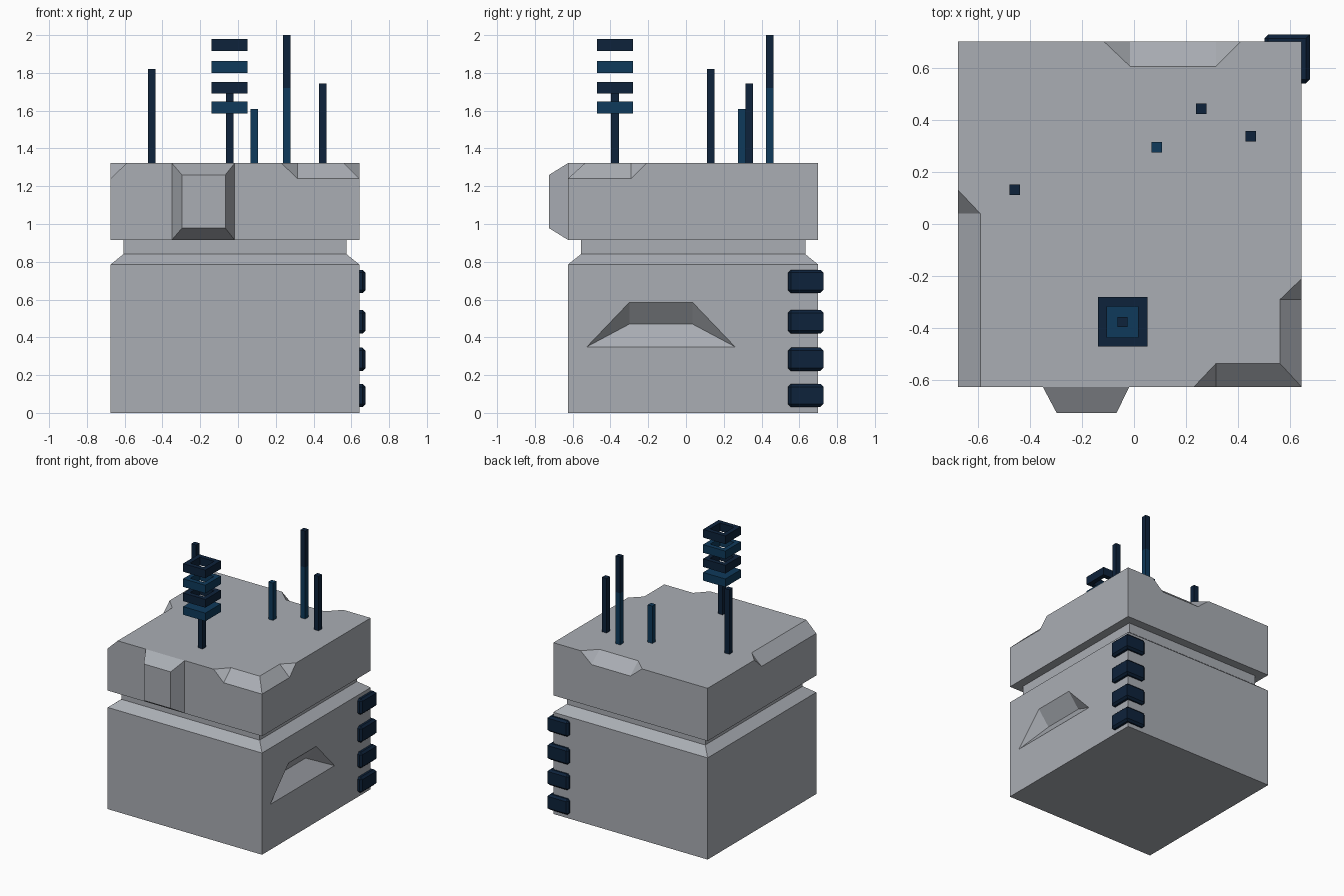
import bpy, bmesh
from mathutils import Vector

if "Cube" in bpy.data.objects:
    bpy.data.objects.remove(bpy.data.objects["Cube"])


def material(name, rgb):
    m = bpy.data.materials.new(name)
    m.diffuse_color = (*rgb, 1)
    m.use_nodes = True
    m.node_tree.nodes["Principled BSDF"].inputs["Base Color"].default_value = m.diffuse_color
    return m


STONE = material("stone grey", (0.40, 0.42, 0.455))
NAVY = material("dark navy", (0.004, 0.016, 0.043))
BLUE = material("deep blue", (0.0045, 0.042, 0.105))


def finish(name, bm, *mats):
    bmesh.ops.recalc_face_normals(bm, faces=bm.faces[:])
    me = bpy.data.meshes.new(name)
    bm.to_mesh(me)
    bm.free()
    for m in mats:
        me.materials.append(m)
    ob = bpy.data.objects.new(name, me)
    bpy.context.collection.objects.link(ob)
    return ob


def loft(bm, rings):
    """Join equal-sized loops of points into a capped solid."""
    loops = [[bm.verts.new(p) for p in r] for r in rings]
    n = len(loops[0])
    for a, b in zip(loops, loops[1:]):
        for i in range(n):
            j = (i + 1) % n
            bm.faces.new((a[i], a[j], b[j], b[i]))
    bm.faces.new(loops[0])
    bm.faces.new(loops[-1])
    return loops


def rect(x0, x1, y0, y1, z):
    return [(x0, y0, z), (x1, y0, z), (x1, y1, z), (x0, y1, z)]


def post(name, x, y, z0, z1, mat, half=0.02):
    bm = bmesh.new()
    loft(bm, [rect(x - half, x + half, y - half, y + half, z) for z in (z0, z1)])
    return finish(name, bm, mat)


# Main block: lower body, chamfered groove, upper body
X0, X1, Y0, Y1, TOP, LOW = -0.675, 0.643, -0.625, 0.70, 1.322, 1.24
bm = bmesh.new()
loft(bm, [rect(X0 + i, X1 - i, Y0 + i, Y1 - i, z) for i, z in
          ((0, 0), (0, .785), (.068, .84), (.068, .915), (0, .915), (0, TOP))])
body = finish("stone_block", bm, STONE)


def chip(ref, *planes):
    """Cut away the open wedge bounded by planes (3 points each) containing ref."""
    bm = bmesh.new()
    bmesh.ops.create_cube(bm, size=5)
    ref = Vector(ref)
    for tri in planes:
        a, b, c = map(Vector, tri)
        n = (b - a).cross(c - a).normalized()
        if (ref - a).dot(n) > 0:
            n = -n
        cut = bmesh.ops.bisect_plane(bm, geom=bm.verts[:] + bm.edges[:] + bm.faces[:],
                                     plane_co=a, plane_no=n, clear_outer=True)
        edges = [e for e in cut["geom_cut"] if isinstance(e, bmesh.types.BMEdge)]
        bmesh.ops.edgeloop_fill(bm, edges=edges)
    cutter = finish("chip_cutter", bm, STONE)
    cutter.hide_render = True
    mod = body.modifiers.new("chip", 'BOOLEAN')
    mod.operation, mod.solver, mod.object = 'DIFFERENCE', 'EXACT', cutter
    bpy.context.view_layer.objects.active = body
    bpy.ops.object.modifier_apply(modifier=mod.name)
    bpy.data.objects.remove(cutter)


# Front right corner chip, front part then side part
chip((.5, Y0, TOP),
     ((.315, -.535, TOP), (.56, -.535, TOP), (.315, Y0, LOW)),
     ((.23, Y0, TOP), (.315, -.535, TOP), (.315, Y0, LOW)))
chip((X1, -.45, TOP),
     ((.56, -.535, TOP), (.56, -.29, TOP), (X1, -.29, LOW)),
     ((X1, -.21, TOP), (.56, -.29, TOP), (X1, -.29, LOW)))
# Left edge chip
chip((X0, -.3, TOP),
     ((-.59, .04, TOP), (-.59, -.5, TOP), (X0, .04, LOW)),
     ((X0, .13, TOP), (-.59, .04, TOP), (X0, .04, LOW)))
# Back edge chip
chip((.15, Y1, TOP),
     ((-.015, .605, TOP), (.315, .605, TOP), (.315, Y1, LOW)),
     ((-.115, Y1, TOP), (-.015, .605, TOP), (-.015, Y1, LOW)),
     ((.41, Y1, TOP), (.315, .605, TOP), (.315, Y1, LOW)))
# Gouge in the right side
D = X1 - 0.09
L, R = (D, -.30, .47), (D, .035, .47)
chip((X1, -.13, .47),
     (L, R, (X1, -.30, .585)),
     (L, R, (X1, -.30, .35)),
     (L, (X1, -.30, .585), (X1, -.41, .47)),
     (R, (X1, .035, .585), (X1, .145, .47)))

# Raised boss on the front of the upper block
bm = bmesh.new()
loft(bm, [[(x0, y, z0), (x1, y, z0), (x1, y, z1), (x0, y, z1)]
          for x0, x1, z0, z1, y in ((-.35, -.018, .916, TOP, Y0),
                                    (-.297, -.067, .978, 1.26, -.725))])
finish("front_boss", bm, STONE)

# Plain rods on the roof; the tallest changes colour part way up
post("rod_left", -.457, .132, 1.31, 1.82, NAVY)
post("rod_short", .087, .294, 1.31, 1.61, BLUE)
post("rod_right", .448, .336, 1.31, 1.743, NAVY)
post("rod_tall_lower", .258, .443, 1.31, 1.72, BLUE)
post("rod_tall_upper", .258, .443, 1.72, 2.0, NAVY)

# Stem with a base plate and floating square rings
CX, CY = -.044, -.376
post("ring_stem", CX, CY, 1.31, 1.70, NAVY)
post("ring_base", CX, CY, 1.585, 1.648, BLUE, 0.095)
for k, (z0, z1, mat) in enumerate(((1.69, 1.753, NAVY), (1.80, 1.863, BLUE), (1.917, 1.98, NAVY))):
    bm = bmesh.new()
    o, i = 0.095, 0.06
    section = [rect(CX - h, CX + h, CY - h, CY + h, z)
               for h, z in ((o, z0), (o, z1), (i, z1), (i, z0))]
    loops = [[bm.verts.new(p) for p in r] for r in section]
    for a in range(4):
        p, q = loops[a], loops[(a + 1) % 4]
        for s in range(4):
            t = (s + 1) % 4
            bm.faces.new((p[s], p[t], q[t], q[s]))
    finish(f"square_ring_{k + 1}", bm, mat)

# Bevelled corner clamps wrapping the back right edge
OX, OY, T = 0.675, 0.727, 0.05
outline = [(.50, OY), (OX, OY), (OX, .54), (OX - T, .54), (OX - T, OY - T), (.50, OY - T)]
for k, (z0, z1) in enumerate(((.032, .153), (.222, .345), (.42, .545), (.635, .757))):
    bm = bmesh.new()
    loops = loft(bm, [[(x, y, z) for x, y in outline] for z in (z0, z1)])
    corner = {loops[0][1], loops[1][1]}
    inner = {loops[0][4], loops[1][4]}
    edges = [e for e in bm.edges if set(e.verts) not in (corner, inner)]
    bmesh.ops.bevel(bm, geom=edges, offset=0.015, segments=1, affect='EDGES')
    finish(f"corner_clamp_{k + 1}", bm, NAVY)
